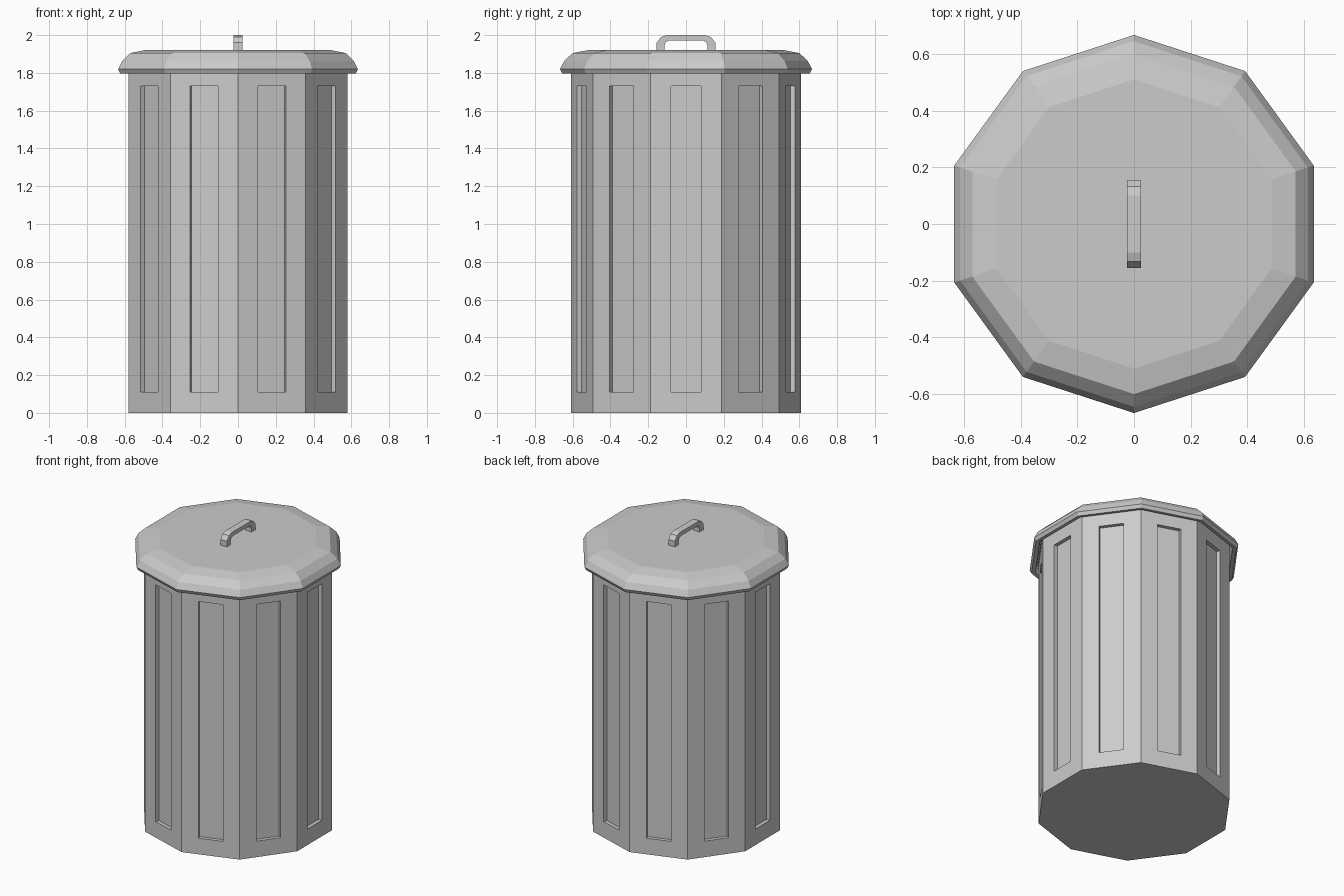
import bpy, bmesh
from math import cos, sin, tau

if "Cube" in bpy.data.objects:
    bpy.data.objects.remove(bpy.data.objects["Cube"])

SIDES = 10


def finish(name, bm):
    bmesh.ops.recalc_face_normals(bm, faces=bm.faces[:])
    mesh = bpy.data.meshes.new(name)
    bm.to_mesh(mesh)
    bm.free()
    obj = bpy.data.objects.new(name, mesh)
    bpy.context.collection.objects.link(obj)
    return obj


def lathe(profile):
    """Ten-sided capped solid from (radius, z) rings; a corner points to +y."""
    bm = bmesh.new()
    rings = []
    for r, z in profile:
        rings.append([bm.verts.new((r * sin(tau * i / SIDES), r * cos(tau * i / SIDES), z))
                      for i in range(SIDES)])
    walls = []
    for a, b in zip(rings, rings[1:]):
        for i in range(SIDES):
            j = (i + 1) % SIDES
            walls.append(bm.faces.new((a[i], a[j], b[j], b[i])))
    bm.faces.new(rings[0])
    bm.faces.new(rings[-1])
    bmesh.ops.recalc_face_normals(bm, faces=bm.faces[:])
    return bm, walls


# Can body with a recessed panel on every side
bm, walls = lathe([(0.61, 0), (0.61, 1.84)])
bmesh.ops.inset_individual(bm, faces=walls, thickness=0.11, use_even_offset=True)
panels = bmesh.ops.extrude_discrete_faces(bm, faces=walls)["faces"]
for f in panels:
    bmesh.ops.translate(bm, verts=f.verts[:], vec=f.normal * -0.025)
finish("can_body", bm)

# Hollow lid: underside, rim lip, rounded shoulder, flat top
bm, _ = lathe([(0.615, 1.85), (0.63, 1.80), (0.655, 1.797), (0.667, 1.82),
               (0.645, 1.863), (0.60, 1.905), (0.51, 1.922)])
finish("lid", bm)

# Arched handle: half outline mirrored, then extruded across x
half_outer = [(0.155, 1.915), (0.155, 1.96), (0.132, 1.99), (0.10, 2.0)]
half_inner = [(0.092, 1.972), (0.108, 1.962), (0.113, 1.945), (0.113, 1.915)]
half = half_outer + half_inner
bm = bmesh.new()
strips = []
for x in (-0.024, 0.024):
    outer = half_outer + [(-y, z) for y, z in reversed(half_outer)]
    inner = half_inner[::-1] + [(-y, z) for y, z in half_inner]
    strips.append([[bm.verts.new((x, y, z)) for y, z in line] for line in (outer, inner)])
(lo, li), (ro, ri) = strips
section = list(zip(lo, ro, ri, li))
for s, t in zip(section, section[1:]):
    for k in range(4):
        m = (k + 1) % 4
        bm.faces.new((s[k], s[m], t[m], t[k]))
bm.faces.new(section[0])
bm.faces.new(section[-1])
finish("lid_handle", bm)
